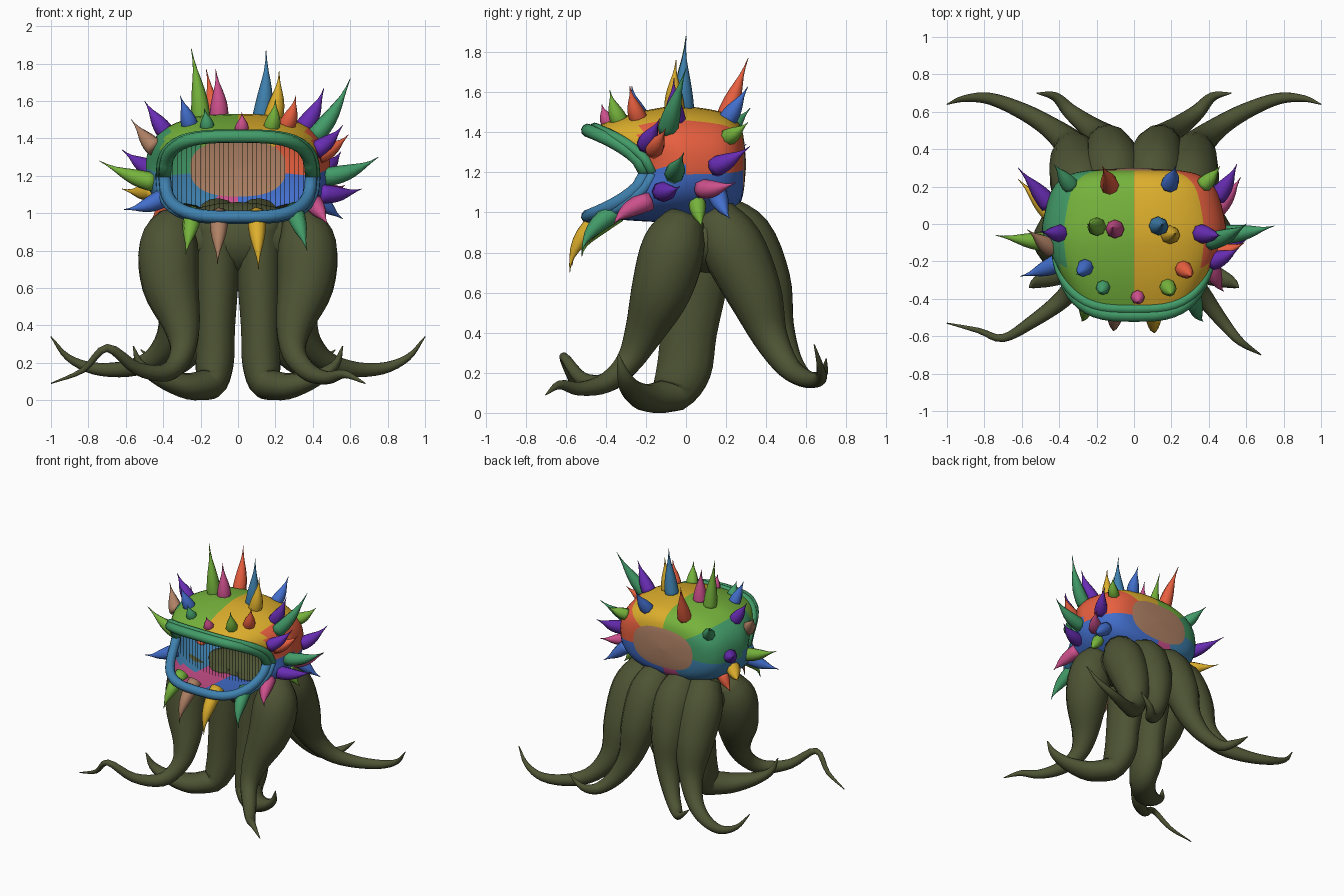
import bpy, bmesh, math
from mathutils import Vector
from mathutils.bvhtree import BVHTree

if "Cube" in bpy.data.objects:
    bpy.data.objects.remove(bpy.data.objects["Cube"])

COLOURS = {
    "olive": (.075, .088, .034), "green": (.18, .45, .045), "yellow": (.73, .43, .026),
    "red": (.8, .115, .05), "blue": (.055, .156, .6), "sea_green": (.055, .33, .14),
    "steel_blue": (.05, .22, .43), "brown": (.43, .22, .13), "magenta": (.6, .08, .26),
    "purple": (.14, .026, .46),
}
NAMES = list(COLOURS)
MATS = {}
for name, rgb in COLOURS.items():
    mat = bpy.data.materials.new(name)
    mat.use_nodes = True
    mat.diffuse_color = (*rgb, 1)
    mat.node_tree.nodes["Principled BSDF"].inputs["Base Color"].default_value = (*rgb, 1)
    MATS[name] = mat


def smooth(points, steps):
    """Catmull-Rom curve through vectors of any size."""
    pts = [Vector(p) for p in points]
    pts = [pts[0] * 2 - pts[1]] + pts + [pts[-1] * 2 - pts[-2]]
    out = []
    for a, b, c, d in zip(pts, pts[1:], pts[2:], pts[3:]):
        for i in range(steps):
            t = i / steps
            out.append((b * 2 + (c - a) * t + (a * 2 - b * 5 + c * 4 - d) * t ** 2
                        + (b * 3 - a - c * 3 + d) * t ** 3) / 2)
    return out + [pts[-2]]


def finish(bm, name, colours, rule=None):
    bmesh.ops.recalc_face_normals(bm, faces=bm.faces)
    for f in bm.faces:
        f.smooth = True
        if rule:
            f.material_index = colours.index(rule(f.calc_center_median()))
    mesh = bpy.data.meshes.new(name)
    bm.to_mesh(mesh)
    bm.free()
    obj = bpy.data.objects.new(name, mesh)
    bpy.context.collection.objects.link(obj)
    for c in colours:
        mesh.materials.append(MATS[c])


def sweep(bm, path, radii, sides=8):
    """Round tube along a path, with a radius for each point."""
    path = [Vector(p) for p in path]
    rings, side, last = [], None, None
    for i, p in enumerate(path):
        tan = (path[min(i + 1, len(path) - 1)] - path[max(i - 1, 0)]).normalized()
        if side is None:
            side = tan.orthogonal().normalized()
        else:
            side = last.rotation_difference(tan) @ side
        last = tan
        up = tan.cross(side)
        angles = [math.tau * k / sides for k in range(sides)]
        rings.append([bm.verts.new(p + (side * math.cos(a) + up * math.sin(a)) * radii[i])
                      for a in angles])
    for r, s in zip(rings, rings[1:]):
        for k in range(sides):
            n = (k + 1) % sides
            bm.faces.new((r[k], r[n], s[n], s[k]))
    bm.faces.new(rings[0])
    bm.faces.new(rings[-1])


# Head shell: rings from the back pole to the slanted mouth rim
MID = 1.24
WIDE, TALL = .49, .29


def power(v, e):
    return math.copysign(abs(v) ** e, v)


def shell_point(r, y, f, a):
    s = abs(math.sin(a))
    r *= 1 - f * f * (.2 + .06 * s)
    e = .8 - .2 * f
    return Vector((WIDE * r * power(math.cos(a), e),
                   y - f * (.2 + .29 * s),
                   MID + TALL * r * power(math.sin(a), e) - .045 * f * f))


def shell_colour(p):
    x, z = p.x / WIDE, (p.z - MID) / TALL
    slope = math.degrees(math.atan2(z, abs(x)))
    left = p.x > 0
    front = p.y < -.22
    if p.y > .2 and math.hypot(x, z) < .56:
        return "brown"
    if slope > (20 if front else 45):
        return "yellow" if left else "green"
    if slope > -5:
        return "red" if left else "sea_green"
    if slope > (-35 if front else -65):
        return "blue" if left and p.y > -.28 else "steel_blue"
    return "blue" if left else "magenta"


PROFILE = [(.02, .3, 0), (.52, .285, 0), (.76, .25, 0), (.91, .17, 0),
           (1, 0, 0), (1, 0, .35), (1, 0, .7), (1, 0, 1)]
SEG = 56
bm = bmesh.new()
rows = [[bm.verts.new(shell_point(*q, math.tau * k / SEG)) for k in range(SEG)]
        for q in smooth(PROFILE, 3)]
for r, s in zip(rows, rows[1:]):
    for k in range(SEG):
        n = (k + 1) % SEG
        bm.faces.new((r[k], r[n], s[n], s[k]))
bm.faces.new(rows[0])
tree = BVHTree.FromBMesh(bm)
finish(bm, "head_shell", NAMES, shell_colour)

# Lips: a fat roll on the rim with a thinner roll behind it
for name, colour, sign in (("upper_lip", "sea_green", 1), ("lower_lip", "steel_blue", -1)):
    bm = bmesh.new()
    for scale, back, radius in ((1, 0, .034), (1.06, .035, .026)):
        path = [shell_point(scale, back, 1, sign * math.pi * k / 24)
                for k in range(25)]
        sweep(bm, path, [radius] * len(path), 10)
    finish(bm, name, [colour])

# Strings hanging across the mouth
bm = bmesh.new()
for i in range(-14, 15):
    x = i * .025
    h = .26 * (1 - abs(x / WIDE) ** 3)
    sweep(bm, [(x, -.21, MID - h), (x, -.21, MID + h)], [.0018] * 2, 4)
finish(bm, "mouth_strings", ["olive"])

# Horns: tip positions by colour, each rooted on the nearest shell point
HORNS = {
    "green": [(-.25, 0, 1.88), (.46, .31, 1.45), (-.74, -.06, 1.28),
              (.48, .08, .93), (.2, -.38, 1.61), (-.28, -.52, .78)],
    "magenta": [(-.12, -.02, 1.77), (.57, .25, 1.15), (.02, -.42, 1.54), (.48, -.36, .94)],
    "steel_blue": [(.15, 0, 1.87)],
    "yellow": [(.22, -.05, 1.76), (-.62, .24, 1.13), (.11, -.58, .7)],
    "red": [(-.17, .31, 1.77), (.59, -.1, 1.42), (.31, -.28, 1.63), (-.47, .12, .96)],
    "blue": [(.22, .31, 1.63), (.56, .22, .97), (-.31, -.27, 1.63), (-.61, -.28, 1.02)],
    "purple": [(.46, -.06, 1.67), (.56, -.13, 1.47), (.55, .32, 1.33), (.66, -.03, 1.13),
               (-.5, -.04, 1.6), (-.62, .3, 1.34)],
    "sea_green": [(.6, 0, 1.72), (.75, -.01, 1.3), (-.18, -.37, 1.56),
                  (-.43, .32, 1.52), (.37, -.52, .8)],
    "brown": [(-.57, -.03, 1.5), (-.11, -.57, .73)],
}
SHAPE = [1, 1, .95, .85, .69, .48, .25, .1, .03]
for colour, tips in HORNS.items():
    bm = bmesh.new()
    for tip in map(Vector, tips):
        drooping = tip.y < -.3 and tip.z < 1
        leaning = abs(tip.x) > .5 and tip.z > 1.05
        lean = Vector((0, .13, .1)) * leaning - Vector((0, .15, .06)) * drooping
        root = tree.find_nearest(tip - lean)[0]
        size = (tip - root).length
        root += (root - tip) * .08
        bend = Vector((0, -.3, .02)) if drooping else Vector((.06, -.05, -.12))
        control = (root + tip) / 2 + bend * size
        path = []
        for i in range(len(SHAPE)):
            t = i / (len(SHAPE) - 1)
            path.append(root * (1 - t) ** 2 + control * 2 * t * (1 - t) + tip * t * t)
        fat = min(.05, .028 + .1 * size)
        sweep(bm, path, [fat * s for s in SHAPE], 8)
    finish(bm, colour + "_horns", [colour])

# Tentacles: x, y, z and radius at each point, for the +x side
CENTRE = [(.12, .05, .97, .13), (.115, .04, .7, .125), (.12, .01, .4, .108),
          (.125, -.01, .2, .105), (.155, -.06, .085, .085), (.27, -.14, .075, .07),
          (.42, -.2, .12, .045), (.52, -.23, .19, .025), (.56, -.25, .29, .003)]
FRONT = [(.33, .0, .97, .1), (.37, -.06, .83, .16), (.36, -.12, .62, .155),
         (.3, -.21, .4, .1), (.3, -.29, .25, .065), (.38, -.4, .15, .05)]
BACK_OUTER = [(.25, .13, .98, .12), (.29, .23, .83, .16), (.31, .34, .6, .14),
              (.34, .42, .38, .09), (.44, .51, .23, .06), (.59, .6, .17, .045),
              (.77, .67, .17, .032), (.91, .67, .23, .018), (1, .64, .34, .003)]
BACK_INNER = [(.11, .15, 1.01, .1), (.11, .28, .87, .155), (.13, .39, .65, .135),
              (.16, .45, .43, .09), (.24, .52, .26, .06), (.34, .6, .17, .042),
              (.42, .68, .19, .025), (.52, .7, .27, .003)]
HOOKED = [(.48, -.53, .12, .035), (.57, -.63, .14, .022), (.68, -.7, .09, .003)]
ZIGZAG = [(.54, -.52, .17, .035), (.7, -.61, .28, .022), (.83, -.57, .16, .015),
          (1, -.53, .09, .003)]
for side, sign, toe in (("left", 1, HOOKED), ("right", -1, ZIGZAG)):
    for name, pts, deep in (("centre", CENTRE, 1.35), ("front", FRONT + toe, 1),
                            ("back_outer", BACK_OUTER, 1), ("back_inner", BACK_INNER, 1)):
        bm = bmesh.new()
        curve = smooth(pts, 4)
        sweep(bm, [(sign * q[0], q[1], max(q[2], q[3])) for q in curve],
              [max(q[3], .002) for q in curve], 12)
        bmesh.ops.scale(bm, vec=(1, deep, 1), verts=bm.verts)
        finish(bm, f"{side}_{name}_tentacle", ["olive"])

# Hub joining the tentacles under the head
bm = bmesh.new()
bmesh.ops.create_uvsphere(bm, u_segments=24, v_segments=12, radius=1)
bmesh.ops.scale(bm, vec=(.4, .2, .2), verts=bm.verts)
bmesh.ops.translate(bm, vec=(0, .1, .86), verts=bm.verts)
finish(bm, "tentacle_hub", ["olive"])
